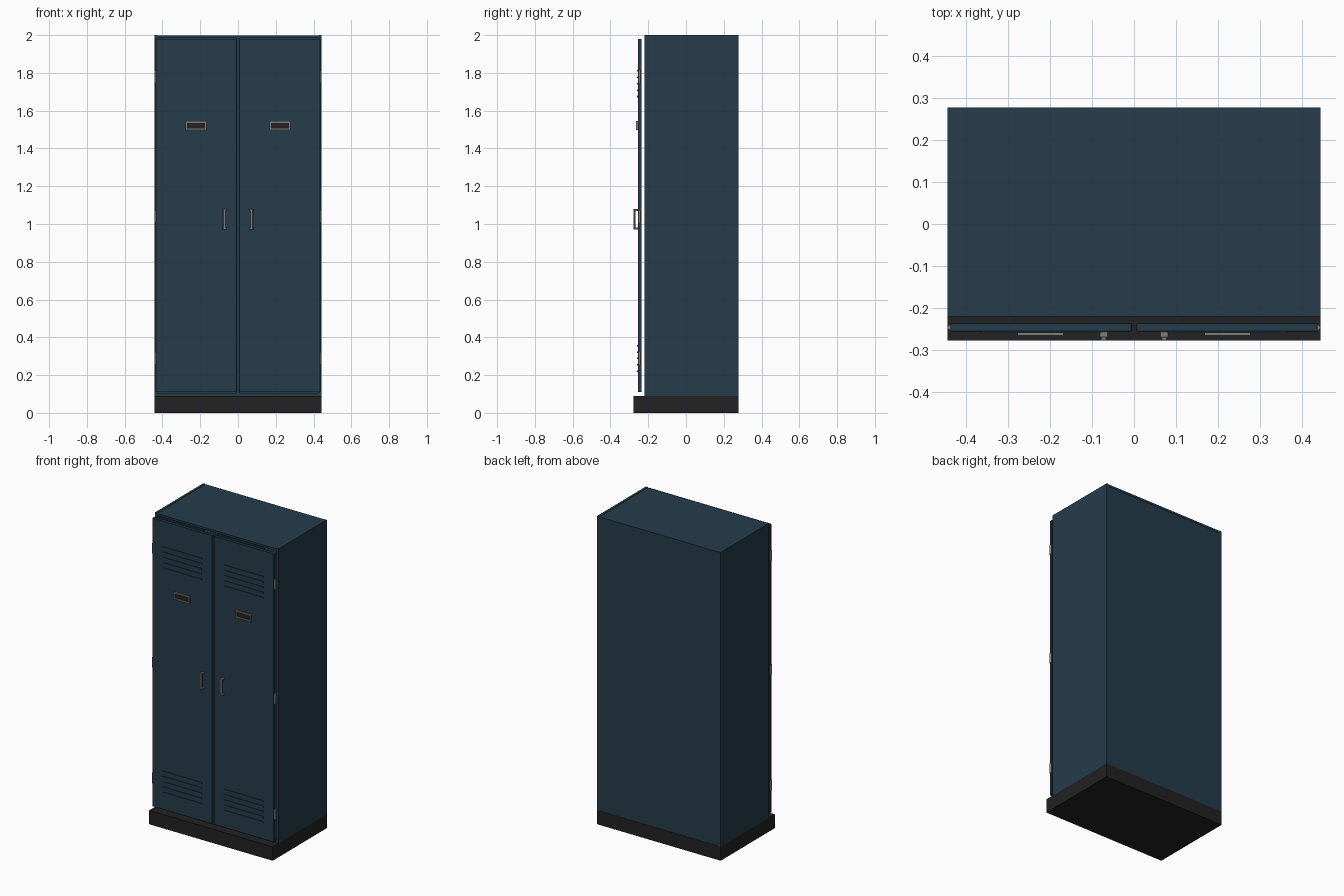
import bpy
import bmesh
from mathutils import Vector

cube = bpy.data.objects.get("Cube")
if cube:
    bpy.data.objects.remove(cube, do_unlink=True)


def material(name, rgb, rough=0.6):
    m = bpy.data.materials.new(name)
    m.use_nodes = True
    m.diffuse_color = (*rgb, 1)
    node = m.node_tree.nodes["Principled BSDF"]
    node.inputs["Base Color"].default_value = (*rgb, 1)
    node.inputs["Roughness"].default_value = rough
    return m


BLUE = material("blue_paint", (0.018, 0.045, 0.069))
BLACK = material("black_plinth", (0.016, 0.016, 0.016))
STEEL = material("grey_steel", (0.22, 0.21, 0.20), 0.4)
CARD = material("dark_card", (0.02, 0.016, 0.016))


def finish(name, bm, mat):
    mesh = bpy.data.meshes.new(name)
    bm.to_mesh(mesh)
    bm.free()
    mesh.materials.append(mat)
    obj = bpy.data.objects.new(name, mesh)
    bpy.context.collection.objects.link(obj)
    return obj


def boxes(name, mat, spans, bevel=0):
    """Join boxes, each given as low and high corners."""
    bm = bmesh.new()
    for low, high in spans:
        low, high = Vector(low), Vector(high)
        verts = bmesh.ops.create_cube(bm, size=1)["verts"]
        for v in verts:
            v.co = v.co * (high - low) + (low + high) / 2
    obj = finish(name, bm, mat)
    if bevel:
        mod = obj.modifiers.new("soft_edges", "BEVEL")
        mod.width, mod.segments = bevel, 1
    return obj


W, FRONT, BACK, BASE, TOP = 0.443, -0.22, 0.277, 0.09, 2.0
T = 0.015
DOOR_Y = -0.255

# Plinth and hollow cabinet
boxes("plinth", BLACK, [((-W, -0.277, 0), (W, BACK, BASE))])
I = W - T
for side, s in (("left", 1), ("right", -1)):
    a, b = sorted((s * I, s * W))
    boxes(side + "_side_panel", BLUE, [((a, FRONT, BASE), (b, BACK, TOP))])
boxes("top_panel", BLUE, [((-I, FRONT, TOP - T), (I, BACK, TOP - 0.002))])
boxes("floor_panel", BLUE, [((-I, FRONT, BASE), (I, BACK - T, BASE + T))])
boxes("back_panel", BLUE, [((-I, BACK - T, BASE), (I, BACK - 0.002, TOP - T))])
boxes("centre_divider", BLUE,
      [((-T / 2, FRONT, BASE + T), (T / 2, BACK - T, TOP - T))])

# Doors with their fittings
for side, s in (("left", 1), ("right", -1)):
    def span(x0, x1, y0, y1, z0, z1):
        a, b = sorted((s * x0, s * x1))
        return (a, y0, z0), (b, y1, z1)

    boxes(side + "_door", BLUE,
          [span(0.006, 0.436, DOOR_Y, -0.235, 0.11, 1.98)], 0.001)

    # Ventilation louvres, high and low
    boxes(side + "_louvres", BLUE,
          [span(0.08, 0.362, DOOR_Y - 0.004, DOOR_Y, z + i * 0.034 - 0.004,
                z + i * 0.034 + 0.004)
           for z in (0.22, 1.675) for i in range(5)])

    # Label holder: four-sided frame around a dark card
    x0, x1, z0, z1, f, y = 0.167, 0.277, 1.498, 1.544, 0.008, DOOR_Y - 0.01
    boxes(side + "_label_frame", STEEL, [
        span(x0, x1, y, DOOR_Y, z0, z0 + f),
        span(x0, x1, y, DOOR_Y, z1 - f, z1),
        span(x0, x0 + f, y, DOOR_Y, z0 + f, z1 - f),
        span(x1 - f, x1, y, DOOR_Y, z0 + f, z1 - f)])
    boxes(side + "_label_card", CARD,
          [span(x0 + f, x1 - f, DOOR_Y - 0.003, DOOR_Y, z0 + f, z1 - f)])

    # Pull handle: grip and two posts
    boxes(side + "_handle", STEEL, [
        span(0.065, 0.079, -0.277, -0.268, 0.97, 1.08),
        span(0.062, 0.082, -0.270, DOOR_Y, 0.97, 0.982),
        span(0.062, 0.082, -0.270, DOOR_Y, 1.068, 1.08)], 0.0015)

    # Hinge barrels on the outer door edge
    bm = bmesh.new()
    for z in (0.29, 1.04, 1.78):
        verts = bmesh.ops.create_cone(bm, cap_ends=True, segments=12, radius1=0.007,
                                      radius2=0.007, depth=0.065)["verts"]
        bmesh.ops.translate(bm, verts=verts, vec=(s * 0.436, -0.246, z))
    for face in bm.faces:
        face.smooth = len(face.verts) == 4
    finish(side + "_hinges", bm, STEEL)
